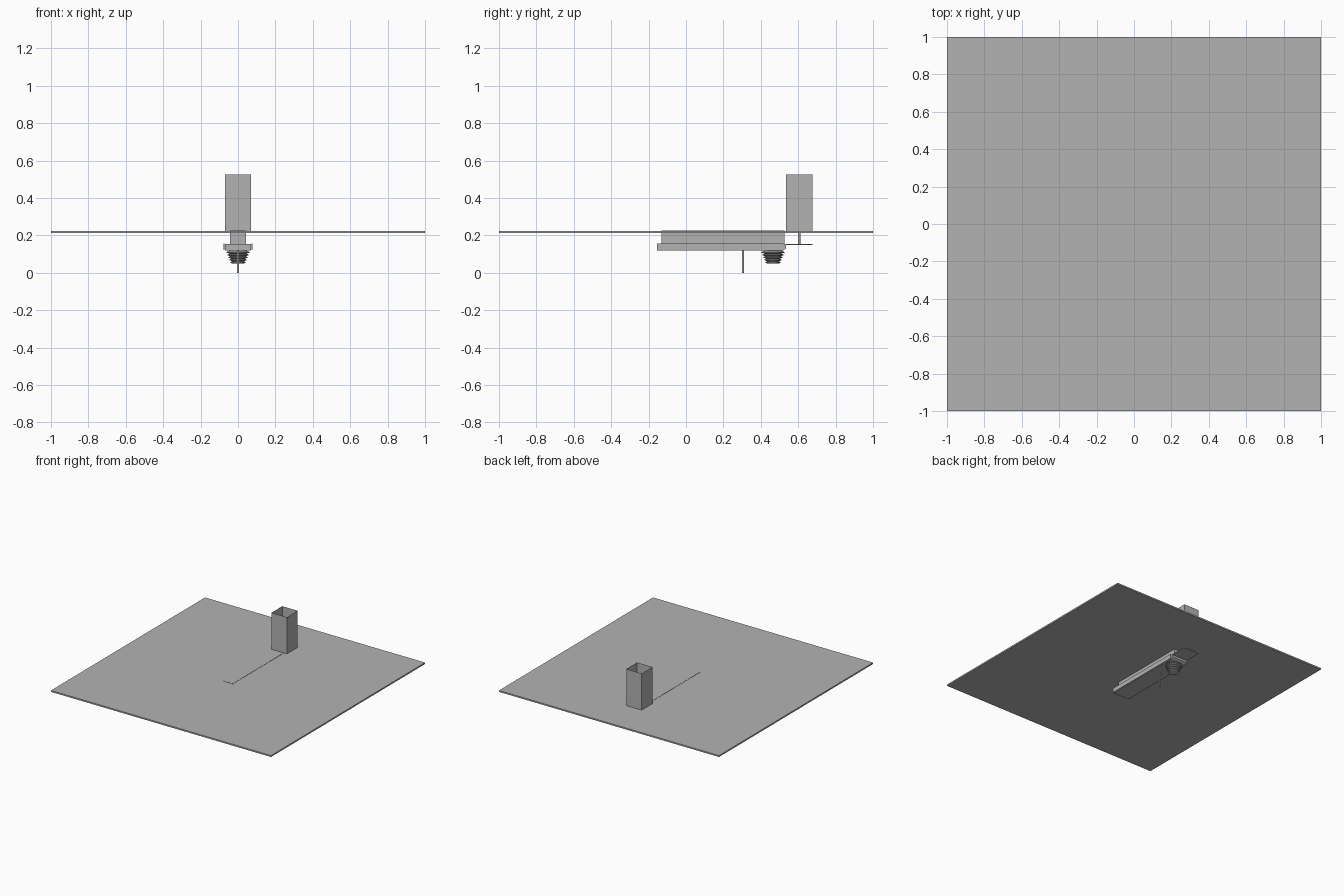
import bpy, bmesh, math

if "Cube" in bpy.data.objects:
    bpy.data.objects.remove(bpy.data.objects["Cube"])

grey = bpy.data.materials.new("plain_grey")
grey.diffuse_color = (0.45, 0.45, 0.45, 1)
grey.use_nodes = True
grey.node_tree.nodes["Principled BSDF"].inputs["Base Color"].default_value = grey.diffuse_color


def finish(bm, name):
    bmesh.ops.recalc_face_normals(bm, faces=bm.faces)
    me = bpy.data.meshes.new(name)
    bm.to_mesh(me)
    bm.free()
    me.materials.append(grey)
    ob = bpy.data.objects.new(name, me)
    bpy.context.collection.objects.link(ob)
    return ob


def box(name, x0, x1, y0, y1, z0, z1, drop=()):
    """Box between two corners; drop lists z directions left open."""
    bm = bmesh.new()
    bmesh.ops.create_cube(bm, size=1)
    for v in bm.verts:
        v.co = ((x0 + x1) / 2 + v.co.x * (x1 - x0),
                (y0 + y1) / 2 + v.co.y * (y1 - y0),
                (z0 + z1) / 2 + v.co.z * (z1 - z0))
    bm.normal_update()
    gone = [f for f in bm.faces if round(f.normal.z) in drop]
    bmesh.ops.delete(bm, geom=gone, context='FACES')
    return finish(bm, name)


def extrude_x(name, profile, x0, x1):
    """Side profile (y, z) swept across x."""
    bm = bmesh.new()
    face = bm.faces.new([bm.verts.new((x0, y, z)) for y, z in profile])
    out = bmesh.ops.extrude_face_region(bm, geom=[face])
    for v in out["geom"]:
        if isinstance(v, bmesh.types.BMVert):
            v.co.x = x1
    return finish(bm, name)


def lathe(name, cy, profile, n=24):
    """Closed (radius, z) outline turned about the vertical line x=0, y=cy."""
    bm = bmesh.new()
    rings = [[bm.verts.new((r * math.cos(2 * math.pi * i / n),
                            cy + r * math.sin(2 * math.pi * i / n), z))
              for i in range(n)] for r, z in profile]
    for a, b in zip(rings, rings[1:]):
        for i in range(n):
            j = (i + 1) % n
            bm.faces.new((a[i], a[j], b[j], b[i]))
    bm.faces.new(rings[0])
    bm.faces.new(rings[-1])
    return finish(bm, name)


# Large square panel and the open-topped chute standing on it
box("panel", -1, 1, -1, 1, 0.212, 0.224)
box("chute", -0.07, 0.07, 0.535, 0.675, 0.224, 0.525, drop=(1,))

# Rail let into the panel, and the carriage under it
box("rail", -0.043, 0.043, -0.13, 0.527, 0.15, 0.226)
side = [(-0.155, 0.12), (0.52, 0.12), (0.535, 0.13), (0.535, 0.155), (-0.155, 0.155)]
extrude_x("carriage", side, -0.07, 0.07)
for s in (-1, 1):
    box("carriage_side", s * 0.075 - 0.003, s * 0.075 + 0.003,
        -0.155, 0.52, 0.122, 0.158)

# Thin flap hung on a rod under the chute
box("flap", -0.07, 0.07, 0.535, 0.675, 0.148, 0.154)
lathe("flap_rod", 0.605, [(0.006, 0.15), (0.006, 0.213)], 12)

# Stepped bellows
bellows = []
for i in range(5):
    r, z = 0.061 - i * 0.005, 0.115 - i * 0.0135
    bellows += [(r - 0.01, z), (r, z - 0.003), (r, z - 0.008), (r - 0.012, z - 0.011)]
lathe("bellows", 0.465, [(0.045, 0.122)] + bellows)

# Pin reaching the floor
lathe("pin", 0.305, [(0.006, 0.0), (0.006, 0.122)], 12)
